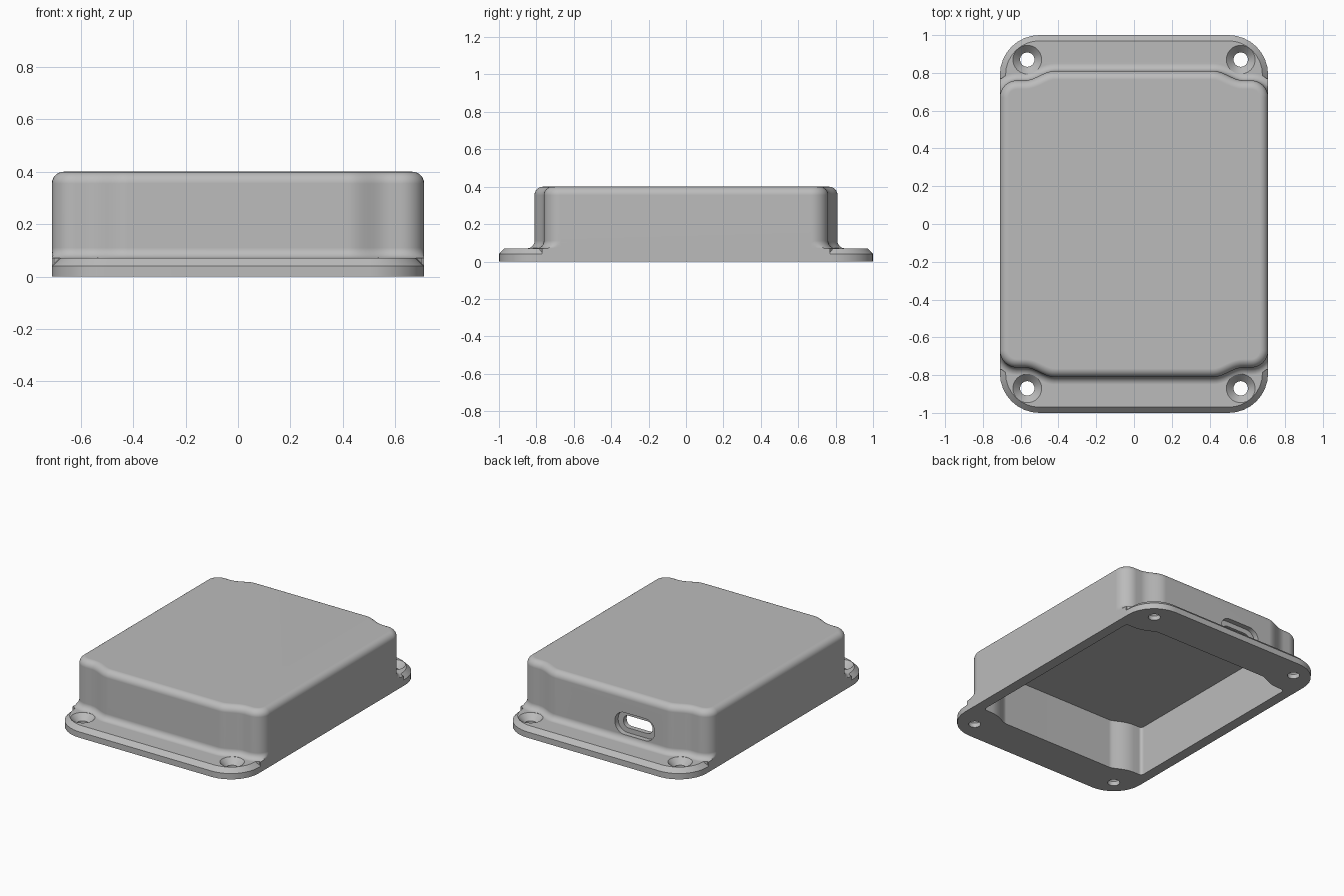
import bpy, bmesh, math

cube = bpy.data.objects.get("Cube")
if cube:
    bpy.data.objects.remove(cube, do_unlink=True)

HALF_X, HALF_Y = 0.71, 1.0
BASE_Z, TOP_Z = 0.07, 0.4

grey = bpy.data.materials.new("case grey")
grey.use_nodes = True
colour = (0.5, 0.5, 0.5, 1)
grey.diffuse_color = colour
grey.node_tree.nodes["Principled BSDF"].inputs["Base Color"].default_value = colour


def arc(cx, cy, r, steps=8):
    angles = [math.pi / 2 * i / steps for i in range(steps + 1)]
    return [(cx + r * math.cos(a), cy + r * math.sin(a)) for a in angles]


def mirrored(quarter):
    """Complete a counter-clockwise outline from its +x +y quarter."""
    half = quarter + [(-x, y) for x, y in reversed(quarter)]
    return half + [(-x, -y) for x, y in half]


def round_rect(hx, hy, r):
    return mirrored(arc(hx - r, hy - r, r))


def offset(points, d):
    """Move every outline point along its outward normal."""
    result = []
    n = len(points)
    for i, (x, y) in enumerate(points):
        (ax, ay), (bx, by) = points[i - 1], points[(i + 1) % n]
        l1, l2 = math.hypot(x - ax, y - ay), math.hypot(bx - x, by - y)
        nx = (y - ay) / l1 + (by - y) / l2
        ny = -(x - ax) / l1 - (bx - x) / l2
        length = math.hypot(nx, ny)
        px = max(-HALF_X, min(HALF_X, x + d * nx / length))
        result.append((px, y + d * ny / length))
    return result


def loft(name, rings):
    """Closed solid through (outline, height) rings."""
    bm = bmesh.new()
    loops = [[bm.verts.new((x, y, z)) for x, y in pts] for pts, z in rings]
    n = len(loops[0])
    for low, high in zip(loops, loops[1:]):
        for i in range(n):
            j = (i + 1) % n
            bm.faces.new((low[i], low[j], high[j], high[i]))
    bm.faces.new(loops[0][::-1])
    bm.faces.new(loops[-1])
    bmesh.ops.recalc_face_normals(bm, faces=bm.faces)
    mesh = bpy.data.meshes.new(name)
    bm.to_mesh(mesh)
    bm.free()
    mesh.materials.append(grey)
    ob = bpy.data.objects.new(name, mesh)
    bpy.context.collection.objects.link(ob)
    return ob


def combine(target, tool, operation):
    mod = target.modifiers.new(operation.lower(), 'BOOLEAN')
    mod.operation = operation
    mod.solver = 'EXACT'
    mod.object = tool
    bpy.context.view_layer.objects.active = target
    bpy.ops.object.modifier_apply(modifier=mod.name)
    bpy.data.objects.remove(tool, do_unlink=True)


# Mounting flange with chamfered ends, square-edged along the middle
flange = round_rect(HALF_X, HALF_Y, 0.21)
case = loft("enclosure_case", [(flange, 0), (flange, 0.04),
                               (offset(flange, -0.03), BASE_Z)])
side = [(HALF_X, 0.77), (-HALF_X, 0.77), (-HALF_X, -0.77), (HALF_X, -0.77)]
combine(case, loft("side_strip", [(side, 0), (side, BASE_Z)]), 'UNION')

# Body outline, narrowed at the corners to clear the screws
quarter = arc(0.62, 0.67, 0.09)
for i in range(11):
    t = i / 10
    quarter.append((0.58 - 0.16 * t, 0.785 - 0.025 * math.cos(math.pi * t)))
outline = mirrored(quarter)

# Body with a fillet at its foot and a rounded top edge
fillet, rounding = 0.04, 0.045
rings = [(offset(outline, fillet), 0.01)]
for i in range(7):
    a = math.pi / 2 * i / 6
    rings.append((offset(outline, fillet * (1 - math.sin(a))),
                  BASE_Z + fillet * (1 - math.cos(a))))
for i in range(7):
    a = math.pi / 2 * i / 6
    rings.append((offset(outline, rounding * (math.cos(a) - 1)),
                  TOP_Z + rounding * (math.sin(a) - 1)))
combine(case, loft("body", rings), 'UNION')

# Hollow interior, open underneath
inner = offset(outline, -0.07)
combine(case, loft("cavity", [(inner, -0.05), (inner, 0.34)]), 'DIFFERENCE')

# Countersunk screw holes
circle = [(math.cos(math.tau * i / 32), math.sin(math.tau * i / 32)) for i in range(32)]
for sx in (-1, 1):
    for sy in (-1, 1):
        def ring(r):
            return [(sx * 0.565 + r * x, sy * 0.87 + r * y) for x, y in circle]
        hole = loft("screw_hole", [(ring(0.038), -0.05), (ring(0.038), 0.03),
                                   (ring(0.076), BASE_Z), (ring(0.076), 0.12)])
        combine(case, hole, 'DIFFERENCE')

# Connector slot and its shallow recess in the back wall
for hx, hz, start in ((0.15, 0.075, 0.775), (0.11, 0.042, 0.65)):
    slot = loft("slot", [(round_rect(hx, hz, hz * 0.95), 0),
                         (round_rect(hx, hz, hz * 0.95), 0.95 - start)])
    for v in slot.data.vertices:
        x, z, y = v.co
        v.co = (-0.18 - x, start + y, 0.185 + z)
    combine(case, slot, 'DIFFERENCE')

# Smooth rounds, crisp corners
bpy.ops.object.select_all(action='DESELECT')
case.select_set(True)
bpy.context.view_layer.objects.active = case
bpy.ops.object.shade_smooth_by_angle(angle=math.radians(30))
weighted = case.modifiers.new("weighted normals", 'WEIGHTED_NORMAL')
weighted.keep_sharp = True
